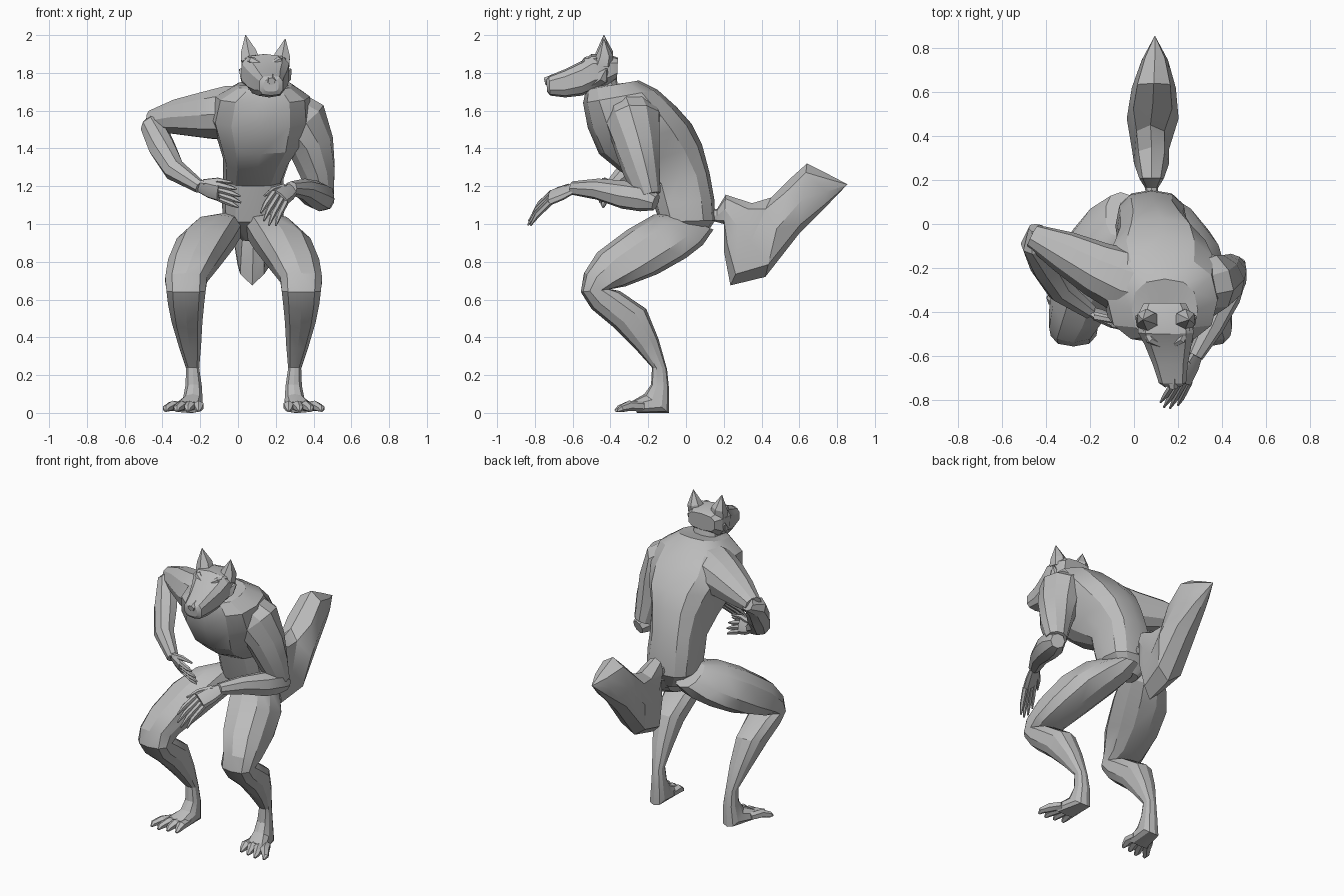
import bpy
import bmesh
from math import sin, cos, pi, radians, copysign
from mathutils import Vector

default_cube = bpy.data.objects.get("Cube")
if default_cube:
    bpy.data.objects.remove(default_cube, do_unlink=True)

# One plain clay colour for everything
clay = bpy.data.materials.new("clay grey")
clay.use_nodes = True
clay.diffuse_color = (.5, .5, .5, 1)
clay.node_tree.nodes["Principled BSDF"].inputs["Base Color"].default_value = clay.diffuse_color

MIRROR_SUM = .06   # left x + right x of paired parts


def finish(name, bm, mirrored=False):
    """Turn a bmesh into a shaded object, optionally flipped to the right side."""
    if mirrored:
        for vert in bm.verts:
            vert.co.x = MIRROR_SUM - vert.co.x
    bmesh.ops.remove_doubles(bm, verts=bm.verts, dist=.0005)
    bmesh.ops.recalc_face_normals(bm, faces=bm.faces)
    mesh = bpy.data.meshes.new(name)
    bm.to_mesh(mesh)
    bm.free()
    mesh.materials.append(clay)
    mesh.shade_smooth()
    mesh.set_sharp_from_angle(angle=radians(25))
    obj = bpy.data.objects.new(name, mesh)
    bpy.context.collection.objects.link(obj)


def skin(bm, rings):
    """Bridge a list of point rings and cap both ends."""
    loops = [[bm.verts.new(point) for point in ring] for ring in rings]
    count = len(loops[0])
    for lower, upper in zip(loops, loops[1:]):
        for i in range(count):
            j = (i + 1) % count
            bm.faces.new((lower[i], lower[j], upper[j], upper[i]))
    bm.faces.new(loops[0])
    bm.faces.new(loops[-1])


def ring_points(centre, side, up, sides, square):
    """Ring spanned by two half axes; a smaller square value gives a boxier ring."""
    def bulge(value):
        return copysign(abs(value) ** square, value)
    angles = [2 * pi * i / sides for i in range(sides)]
    return [centre + side * bulge(sin(a)) + up * bulge(cos(a)) for a in angles]


def loft(name, sections, sides=10, square=.8, mirrored=False):
    """Sections: centre x, half width, then y, z of the two outline points."""
    rings = []
    for x, width, y_a, z_a, y_b, z_b in sections:
        first, second = Vector((x, y_a, z_a)), Vector((x, y_b, z_b))
        rings.append(ring_points((first + second) / 2, Vector((width, 0, 0)),
                                 (first - second) / 2, sides, square))
    bm = bmesh.new()
    skin(bm, rings)
    finish(name, bm, mirrored)


def add_tube(bm, points, radii, sides=8, across=None, flat=1):
    """Tube along points; across is the wide direction, flat the thickness ratio."""
    points = [Vector(p) for p in points]
    rings = []
    for i, point in enumerate(points):
        before, after = points[max(i - 1, 0)], points[min(i + 1, len(points) - 1)]
        tangent = (after - before).normalized()
        wide = Vector(across) if across else Vector((.2, .3, 1)).cross(tangent)
        wide = (wide - tangent * wide.dot(tangent)).normalized()
        thick = tangent.cross(wide)
        rings.append(ring_points(point, wide * radii[i], thick * radii[i] * flat, sides, .9))
    skin(bm, rings)


def tube(name, points, radii, **options):
    bm = bmesh.new()
    add_tube(bm, points, radii, **options)
    finish(name, bm)


def hand(name, wrist, knuckles, tip, across, thumb_tip):
    """Flat palm, four curled fingers fanned along the across direction, a thumb."""
    wrist, knuckles, tip = Vector(wrist), Vector(knuckles), Vector(tip)
    across = Vector(across).normalized()
    bm = bmesh.new()
    add_tube(bm, [wrist, wrist.lerp(knuckles, .5), knuckles], [.034, .052, .055],
             across=across, flat=.45)
    for finger in range(4):
        slot = finger - 1.5
        start = knuckles + across * slot * .027
        end = tip + across * slot * .036
        if finger in (0, 3):
            end = end.lerp(start, .15)
        middle = start.lerp(end, .5) + (knuckles - wrist) * .12
        add_tube(bm, [start, middle, end], [.017, .015, .005], sides=6)
    root = wrist.lerp(knuckles, .3) - across * .03
    thumb_tip = Vector(thumb_tip)
    add_tube(bm, [root, root.lerp(thumb_tip, .5) - across * .012, thumb_tip],
             [.02, .016, .006], sides=6)
    finish(name, bm)


# Torso and neck, from crotch to nape
loft("torso", [
    (.08, .06, -.01, .91, .09, .92),
    (.08, .16, -.14, 1.01, .155, 1.02),
    (.08, .165, -.17, 1.1, .15, 1.13),
    (.08, .16, -.2, 1.2, .125, 1.27),
    (.1, .18, -.35, 1.28, .085, 1.42),
    (.12, .23, -.46, 1.37, .03, 1.53),
    (.12, .27, -.52, 1.51, -.05, 1.62),
    (.13, .25, -.545, 1.64, -.15, 1.71),
    (.14, .15, -.53, 1.71, -.25, 1.76),
    (.14, .09, -.51, 1.73, -.36, 1.735),
    (.14, .08, -.51, 1.8, -.38, 1.83)], sides=12)

# Head, from back of skull to muzzle
loft("head", [
    (.14, .1, -.36, 1.88, -.365, 1.77),
    (.14, .125, -.41, 1.9, -.41, 1.73),
    (.145, .13, -.5, 1.9, -.48, 1.71),
    (.155, .11, -.55, 1.865, -.55, 1.68),
    (.165, .082, -.64, 1.82, -.64, 1.67),
    (.175, .064, -.725, 1.785, -.72, 1.68),
    (.175, .04, -.74, 1.765, -.735, 1.7)], sides=10, square=.65)
tube("nose", [(.177, -.7, 1.765), (.178, -.748, 1.755)], [.03, .02], sides=6)

# Ears, brows and cheek ruffs on each side of the tilted head
for label, side, lift in (("left", 1, -.015), ("right", -1, .005)):
    x = .145 + side * .08
    tube(label + "_ear", [(x, -.44, 1.86 + lift), (x + side * .01, -.43, 1.91 + lift),
                          (x + side * .025, -.435, 1.995 + lift)],
         [.055, .046, .002], sides=6, across=(1, 0, 0), flat=.95)
    tube(label + "_brow", [(.15 + side * .02, -.555, 1.84), (.145 + side * .07, -.525, 1.865),
                           (.145 + side * .1, -.47, 1.87)],
         [.012, .022, .012], sides=6)
    tube(label + "_cheek", [(.15 + side * .06, -.51, 1.74), (.145 + side * .1, -.44, 1.78),
                            (.145 + side * .135, -.42, 1.82)],
         [.035, .04, .006], sides=6)

# Bushy tail: thin root, broad body, pointed tip
loft("tail", [
    (.08, .025, .12, 1.08, .12, 1.02),
    (.08, .03, .165, 1.08, .165, 1.01),
    (.08, .055, .21, 1.155, .2, 1),
    (.08, .08, .35, 1.11, .2, .86),
    (.075, .085, .45, 1.14, .235, .675),
    (.085, .118, .54, 1.23, .42, .72),
    (.09, .1, .64, 1.32, .6, .95),
    (.095, .06, .76, 1.26, .73, 1.08),
    (.095, .002, .855, 1.21, .85, 1.205)], sides=8, square=.85)

# Legs with heels, and four fanned toes per foot
LEG = [
    (.12, .07, -.06, 1.06, .145, .97),
    (.17, .135, -.17, 1.05, .09, .89),
    (.235, .155, -.31, .97, .0, .82),
    (.295, .14, -.47, .85, -.15, .735),
    (.335, .115, -.54, .74, -.32, .67),
    (.335, .108, -.557, .64, -.4, .655),
    (.335, .1, -.5, .55, -.35, .645),
    (.33, .085, -.38, .45, -.21, .55),
    (.315, .062, -.27, .34, -.145, .39),
    (.3, .036, -.18, .24, -.1, .23),
    (.295, .045, -.185, .15, -.09, .13),
    (.3, .055, -.22, .1, -.09, .0),
    (.325, .078, -.29, .06, -.26, .0)]
for label, mirrored in (("left", False), ("right", True)):
    loft(label + "_leg", LEG, mirrored=mirrored)
    bm = bmesh.new()
    for toe in range(4):
        spread = toe - 1.5
        reach = -.375 + .012 * abs(spread - .5)
        base_x, tip_x = .32 + spread * .034, .355 + spread * .058
        add_tube(bm, [(base_x, -.23, .035), ((base_x + tip_x) / 2, -.3, .038),
                      (tip_x, reach + .02, .022), (tip_x, reach, .01)],
                 [.027, .03, .02, .008], sides=6, across=(1, 0, 0), flat=.9)
    finish(label + "_toes", bm, mirrored)

# Left arm: hangs from the shoulder, forearm reaching forward
tube("left_arm", [
    (.12, -.31, 1.65), (.23, -.295, 1.615), (.335, -.275, 1.54), (.385, -.26, 1.42),
    (.42, -.235, 1.28), (.445, -.2, 1.15)], [.09, .125, .145, .12, .095, .065], sides=10)
tube("left_forearm", [
    (.465, -.16, 1.115), (.44, -.23, 1.14), (.41, -.33, 1.155), (.35, -.47, 1.185),
    (.28, -.6, 1.19)], [.045, .075, .075, .056, .036])
hand("left_hand", (.29, -.585, 1.19), (.22, -.715, 1.14), (.15, -.835, 1.005),
     (.6, -.1, -.5), (.14, -.74, 1.15))

# Right arm: elbow raised sideways, hand resting near the belly
tube("right_arm", [
    (.1, -.3, 1.61), (-.03, -.265, 1.585), (-.17, -.205, 1.575), (-.32, -.125, 1.565),
    (-.46, -.055, 1.545)], [.12, .15, .125, .095, .055], sides=10)
tube("right_forearm", [
    (-.44, -.02, 1.56), (-.45, -.09, 1.52), (-.4, -.19, 1.4), (-.335, -.3, 1.285),
    (-.2, -.4, 1.195)], [.04, .065, .072, .06, .035])
hand("right_hand", (-.21, -.395, 1.2), (-.1, -.44, 1.17), (.015, -.46, 1.13),
     (.1, .35, -.9), (-.03, -.44, 1.22))
